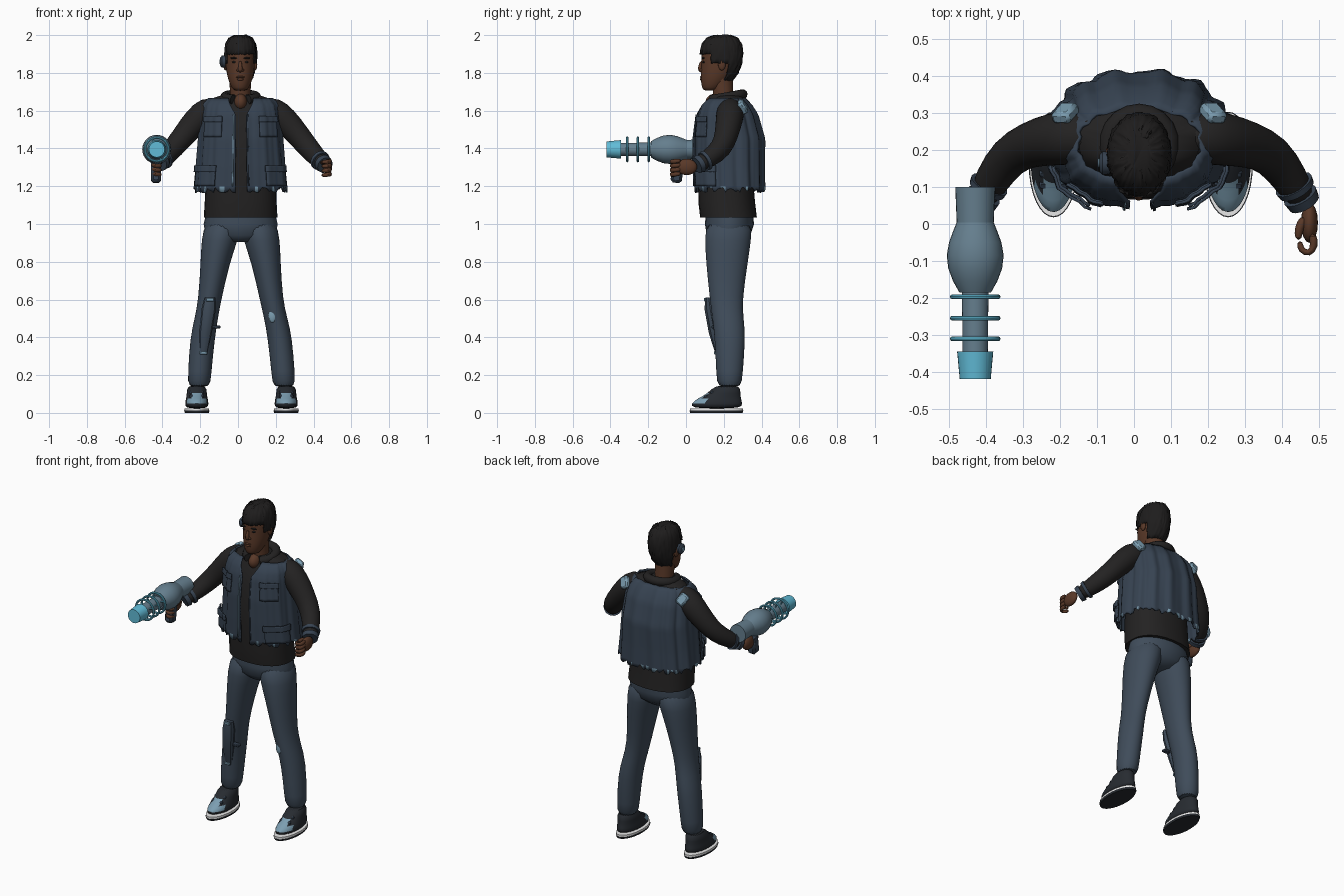
import bpy, bmesh, math, random
from mathutils import Vector

random.seed(4)
cube = bpy.data.objects.get("Cube")
if cube:
    bpy.data.objects.remove(cube)


def material(name, r, g, b):
    m = bpy.data.materials.new(name)
    m.use_nodes = True
    m.diffuse_color = (r, g, b, 1)
    bsdf = next(n for n in m.node_tree.nodes if n.type == 'BSDF_PRINCIPLED')
    bsdf.inputs["Base Color"].default_value = (r, g, b, 1)
    bsdf.inputs["Roughness"].default_value = 0.8
    return m


DENIM = material("vest denim", .037, .055, .082)
PANTS = material("trouser blue", .05, .072, .102)
BLACK = material("black cloth", .017, .016, .016)
SKIN = material("brown skin", .1, .04, .021)
HAIR = material("dark hair", .013, .012, .012)
STEEL = material("blue grey metal", .13, .21, .27)
CYAN = material("bright cyan", .12, .5, .68)
SHOE = material("shoe leather", .02, .024, .03)
PALE = material("pale blue wear", .2, .34, .44)
WHITE = material("white sole", .8, .8, .8)


def finish(name, bm, mats, rule=None, angle=50, subsurf=0):
    bmesh.ops.recalc_face_normals(bm, faces=bm.faces)
    mesh = bpy.data.meshes.new(name)
    bm.to_mesh(mesh)
    bm.free()
    obj = bpy.data.objects.new(name, mesh)
    bpy.context.collection.objects.link(obj)
    for m in mats:
        mesh.materials.append(m)
    if rule:
        for p in mesh.polygons:
            p.material_index = int(rule(p.center))
    if subsurf:
        obj.modifiers.new("smooth", 'SUBSURF').levels = subsurf
        obj.modifiers["smooth"].render_levels = subsurf
    bpy.ops.object.select_all(action='DESELECT')
    bpy.context.view_layer.objects.active = obj
    obj.select_set(True)
    bpy.ops.object.shade_smooth_by_angle(angle=math.radians(angle))
    return obj


def skin_rings(name, rings, mats, closed=True, caps=True, **kw):
    bm = bmesh.new()
    rows = [[bm.verts.new(p) for p in ring] for ring in rings]
    n = len(rows[0])
    for a, b in zip(rows, rows[1:]):
        for i in range(n if closed else n - 1):
            j = (i + 1) % n
            bm.faces.new((a[i], a[j], b[j], b[i]))
    if caps:
        bm.faces.new(rows[0])
        bm.faces.new(rows[-1])
    return finish(name, bm, mats, **kw)


def power(v, e):
    return math.copysign(abs(v) ** e, v)


def loft(name, levels, mats, n=24, e=1.0, **kw):
    """Stack of flat ovals: x, y, z, x radius, y radius."""
    ang = [math.tau * i / n for i in range(n)]
    rings = [[(x + rx * power(math.cos(t), e), y + ry * power(math.sin(t), e), z)
              for t in ang] for x, y, z, rx, ry in levels]
    return skin_rings(name, rings, mats, **kw)


def tube(name, path, mats, n=14, **kw):
    """Round limb along points: x, y, z, radius."""
    pts = [Vector(p[:3]) for p in path]
    rings = []
    for i, p in enumerate(pts):
        d = (pts[min(i + 1, len(pts) - 1)] - pts[max(i - 1, 0)]).normalized()
        up = Vector((0, 0, 1)) if abs(d.z) < .9 else Vector((0, 1, 0))
        u = d.cross(up).normalized()
        v = u.cross(d)
        ts = [math.tau * k / n for k in range(n)]
        rings.append([p + path[i][3] * (u * math.cos(t) + v * math.sin(t)) for t in ts])
    return skin_rings(name, rings, mats, **kw)


def ball(name, loc, size, mat, seg=16):
    bm = bmesh.new()
    bmesh.ops.create_uvsphere(bm, u_segments=seg, v_segments=10, radius=1)
    bmesh.ops.scale(bm, vec=size, verts=bm.verts)
    bmesh.ops.translate(bm, vec=loc, verts=bm.verts)
    return finish(name, bm, [mat])


def box(name, loc, size, mat, rot=(0, 0, 0)):
    bm = bmesh.new()
    bmesh.ops.create_cube(bm, size=1)
    bmesh.ops.scale(bm, vec=size, verts=bm.verts)
    obj = finish(name, bm, [mat], angle=30)
    obj.location, obj.rotation_euler = loc, rot
    bevel = obj.modifiers.new("bevel", 'BEVEL')
    bevel.width = min(size) * .25
    return obj


# Shirt, hips and collar
C = .014
loft("shirt", [(C, .225, 1.035, .195, .15), (C, .215, 1.12, .19, .15), (C, .21, 1.3, .185, .14),
               (C, .215, 1.5, .185, .135), (C, .225, 1.61, .185, .105), (C, .23, 1.66, .165, .085),
               (C, .22, 1.685, .09, .07)], [BLACK], e=.85)
loft("hips", [(C, .23, 1.1, .17, .12), (C, .23, 1.0, .196, .13), (C, .225, .94, .185, .115),
              (C, .22, .905, .07, .08)], [PANTS])
arc = [math.radians(-62 + 304 * i / 16) for i in range(17)]
tube("collar", [(C + .083 * math.cos(t), .215 + .085 * math.sin(t), 1.672 + .015 * math.sin(t), .026)
                for t in arc], [BLACK], n=10)
tube("neck", [(.012, .2, 1.6, .06), (.012, .198, 1.68, .054), (.012, .19, 1.78, .058)], [SKIN])
ball("throat", (.014, .155, 1.645), (.035, .052, .045), SKIN)

# Vest as a rippled open sheet
KEYS = [(1.16, .232, .243, .18), (1.3, .228, .23, .182), (1.45, .228, .218, .183),
        (1.58, .218, .208, .157), (1.63, .213, .196, .13), (1.665, .215, .165, .095)]


def vest_point(t, z, off=0):
    for a, b in zip(KEYS, KEYS[1:]):
        if z <= b[0]:
            break
    f = (z - a[0]) / (b[0] - a[0])
    y, rx, ry = [p + (q - p) * f for p, q in zip(a[1:], b[1:])]
    back = .5 + .5 * math.sin(t)
    fold = 1 + (.012 + .025 * back) * math.sin(13 * t + 2 * z) + .01 * math.sin(29 * t)
    return (C + (rx * fold + off) * power(math.cos(t), .85),
            y + (ry * fold + off) * power(math.sin(t), .85), z)


def vest_panel(name, t0, t1, z0, z1, off, mat, hem=0, rule=None, n=10, rows=6):
    rings = []
    for j in range(rows + 1):
        z = z0 + (z1 - z0) * j / rows
        gap = max(0, z - 1.58) * 3 if hem else 0
        a, b = t0 + gap, t1 - gap
        rings.append([vest_point(a + (b - a) * i / n, z + (random.uniform(-hem, hem) if j == 0 else 0), off)
                      for i in range(n + 1)])
    obj = skin_rings(name, rings, [mat, PALE], closed=False, caps=False, rule=rule)
    solid = obj.modifiers.new("thickness", 'SOLIDIFY')
    solid.thickness, solid.offset = .008, 0


FRONT = -math.pi / 2
vest_panel("vest", FRONT + .1, FRONT + math.tau - .08, 1.18, 1.665, 0, DENIM, hem=.016,
           rule=lambda c: c.z < 1.2 and random.random() < .18, n=110, rows=26)
for s, side in ((1, "left"), (-1, "right")):
    def patch(part, a, b, z0, z1, off, mat):
        lo, hi = sorted((FRONT + s * a, FRONT + s * b))
        vest_panel(side + part, lo, hi, z0, z1, off, mat)
    patch("_lower_pocket", .5, 1.25, 1.2, 1.29, .016, DENIM)
    patch("_lower_flap", .47, 1.28, 1.275, 1.31, .024, DENIM)
    patch("_chest_pocket", .4, .95, 1.46, 1.55, .01, DENIM)
    patch("_chest_flap", .38, .97, 1.54, 1.57, .016, DENIM)
    patch("_front_piping", .12, .135, 1.2, 1.58, .006, PALE if s < 0 else DENIM)
    box(side + "_shoulder_tab", (C + s * .2, .3, 1.62), (.055, .035, .07), PALE, (.5, s * .5, 0))

# Head
HEAD = [(1.705, .13, .03, .036), (1.72, .137, .046, .052), (1.76, .155, .063, .078),
        (1.8, .17, .073, .092), (1.85, .181, .078, .1), (1.9, .184, .079, .104),
        (1.94, .186, .072, .094), (1.97, .188, .055, .073), (1.985, .19, .025, .035)]
loft("head", [(.012, y, z, rx, ry) for z, y, rx, ry in HEAD], [SKIN], subsurf=1)
hair = loft("hair", [(.014, y + .004, z + .014 * (z > 1.92), rx + .009, ry + .011)
                     for z, y, rx, ry in HEAD[2:]], [HAIR], n=48, angle=70)
bm = bmesh.new()
bm.from_mesh(hair.data)


def bare(c):
    line = 1.91 if c.y < .13 else 1.86 if c.y < .185 else 1.83 if c.y < .215 else 1.76
    return c.z < line


bmesh.ops.delete(bm, geom=[f for f in bm.faces if bare(f.calc_center_median())], context='FACES')
bmesh.ops.subdivide_edges(bm, edges=bm.edges, cuts=1, use_grid_fill=True)
for v in bm.verts:
    v.co += Vector([random.uniform(-.0035, .0035) for k in range(3)])
bm.to_mesh(hair.data)
bm.free()
hair.modifiers.new("thickness", 'SOLIDIFY').thickness = .008

# Face details and headset
tube("nose", [(.012, .084, 1.865, .007), (.012, .074, 1.835, .011), (.012, .074, 1.815, .014),
              (.012, .088, 1.805, .009)], [SKIN], n=10, subsurf=1)
for k in (-1, 1):
    ball("nostril_wing", (.012 + k * .011, .083, 1.815), (.009, .011, .008), SKIN)
    ball("eye", (.012 + k * .031, .094, 1.857), (.013, .008, .006), HAIR)
    ball("eyebrow", (.012 + k * .033, .0905, 1.878), (.02, .009, .005), HAIR)
    ball("ear", (.012 + k * .079, .19, 1.845), (.011, .02, .032), SKIN)
ball("upper_lip", (.012, .083, 1.778), (.022, .009, .006), SKIN)
ball("lower_lip", (.012, .084, 1.766), (.019, .01, .007), SKIN)
tube("headset_disc", [(-.065, .165, 1.86, .03), (-.085, .165, 1.86, .032), (-.094, .165, 1.86, .022)], [DENIM], n=20)
tube("headset_button", [(-.09, .165, 1.86, .012), (-.098, .165, 1.86, .012)], [PALE])

# Arms with cuffs
ARMS = {"left": [(.11, .235, 1.625, .05), (.19, .235, 1.6, .077), (.245, .23, 1.555, .074),
                 (.315, .215, 1.475, .065), (.375, .19, 1.4, .06), (.425, .12, 1.345, .051), (.462, .055, 1.31, .038)],
        "right": [(-.09, .235, 1.625, .05), (-.165, .235, 1.6, .077), (-.22, .23, 1.55, .074),
                  (-.285, .215, 1.47, .064), (-.34, .185, 1.405, .058), (-.385, .12, 1.35, .05), (-.418, .055, 1.32, .038)]}
for side, path in ARMS.items():
    tube(side + "_sleeve", path, [BLACK], subsurf=1)
    a, b = Vector(path[-2]), Vector(path[-1])
    for f, g in ((.2, .42), (.66, .98)):
        p, q = a.lerp(b, f), a.lerp(b, g)
        p.w, q.w = p.w + .006, q.w + .006
        tube(side + "_cuff", [tuple(p), tuple(q)], [DENIM], n=18)

# Hands with curled fingers
for side, s, x, z in (("left", 1, .475, 1.302), ("right", -1, -.437, 1.305)):
    ball(side + "_palm", (x, .004, z), (.023, .055, .043), SKIN)
    for k in range(4):
        h = z + .034 - k * .023
        tube(side + "_finger", [(x + s * .008, -.025, h, .012), (x + s * .015, -.06, h - .004, .013),
                                (x, -.082, h - .006, .012), (x - s * .024, -.072, h - .008, .011),
                                (x - s * .027, -.045, h - .008, .009)], [SKIN], n=8, subsurf=1)
    tube(side + "_thumb", [(x - s * .01, .02, z + .02, .014), (x - s * .03, -.01, z + .025, .014),
                           (x - s * .03, -.045, z + .022, .01)], [SKIN], n=8, subsurf=1)

# Legs: z, y, y radius shared; x and x radius per side
SHAPE = [(1.03, .23, .128), (.91, .222, .122), (.8, .217, .112), (.6, .212, .086),
         (.5, .222, .083), (.4, .234, .082), (.2, .23, .07), (.13, .23, .064)]
WIDTH = {"right": [(-.075, .1), (-.098, .097), (-.12, .078), (-.149, .061), (-.168, .062),
                   (-.188, .066), (-.204, .062), (-.206, .06)],
         "left": [(.105, .1), (.126, .097), (.148, .078), (.176, .061), (.2, .062),
                  (.222, .065), (.24, .062), (.244, .06)]}
for side, widths in WIDTH.items():
    loft(side + "_trouser_leg", [(x, y, z, rx, ry) for (z, y, ry), (x, rx) in zip(SHAPE, widths)],
         [PANTS], subsurf=1)
    x = -.218 if side == "right" else .255
    loft(side + "_shoe", [(x, .162, .022, .061, .135), (x, .163, .05, .063, .137), (x, .175, .075, .058, .117),
                          (x, .2, .1, .053, .088), (x, .222, .15, .052, .068)], [SHOE, PALE],
         rule=lambda c: c.y < .1 and .05 < c.z < .1, subsurf=1)
    loft(side + "_midsole", [(x, .161, .011, .065, .141), (x, .161, .024, .065, .141)], [WHITE], n=32)
    loft(side + "_outsole", [(x, .161, 0, .063, .139), (x, .161, .0115, .067, .143)], [SHOE], n=32)
    for h, y in ((.088, .105), (.108, .137)):
        box(side + "_shoe_strap", (x, y, h), (.075, .018, .012), DENIM, (.6, 0, 0))

# Shin guard and worn knee
loft("shin_guard", [(-.182, .168, .31, .02, .012), (-.172, .15, .42, .033, .03),
                    (-.155, .128, .55, .038, .032), (-.148, .12, .61, .03, .018)], [PANTS, PALE], n=10,
     angle=30)
box("shin_guard_clip", (-.115, .15, .455), (.045, .03, .016), DENIM)
for x, y, z, h in ((-.148, .1, .6, .018), (-.183, .153, .318, .016)):
    box("shin_guard_wear", (x, y, z), (.04, .008, h), PALE, (.1, 0, 0))
ball("worn_knee_patch", (.183, .148, .515), (.022, .012, .037), PALE)

# Raygun, turned along its barrel
GX, GZ = -.43, 1.395


def barrel(name, profile, mat):
    tube(name, [(GX, y, GZ, r) for y, r in profile], [mat], n=28, angle=35)


barrel("gun_rear", [(.1, .054), (0, .05)], STEEL)
barrel("gun_body", [(.005, .05), (-.02, .06), (-.05, .071), (-.085, .077),
                    (-.12, .073), (-.155, .06), (-.185, .043)], STEEL)
barrel("gun_barrel", [(-.18, .036), (-.35, .034)], STEEL)
barrel("gun_tip", [(-.345, .049), (-.42, .042)], CYAN)
for y in (-.197, -.255, -.311):
    bpy.ops.mesh.primitive_torus_add(location=(GX, y, GZ), rotation=(math.pi / 2, 0, 0), major_radius=.062,
                                     minor_radius=.0065, major_segments=32, minor_segments=8)
    ring = bpy.context.object
    ring.name = "gun_ring"
    ring.data.materials.append(CYAN)
    bpy.ops.object.shade_smooth_by_angle()
    for k in range(4):
        t = math.tau * k / 4 + .4
        tube("gun_ring_spoke", [(GX + r * math.cos(t), y, GZ + r * math.sin(t), .004) for r in (.03, .062)],
             [CYAN], n=6)
box("gun_grip", (GX - .004, -.045, 1.28), (.055, .06, .125), DENIM, (-.15, 0, 0))
